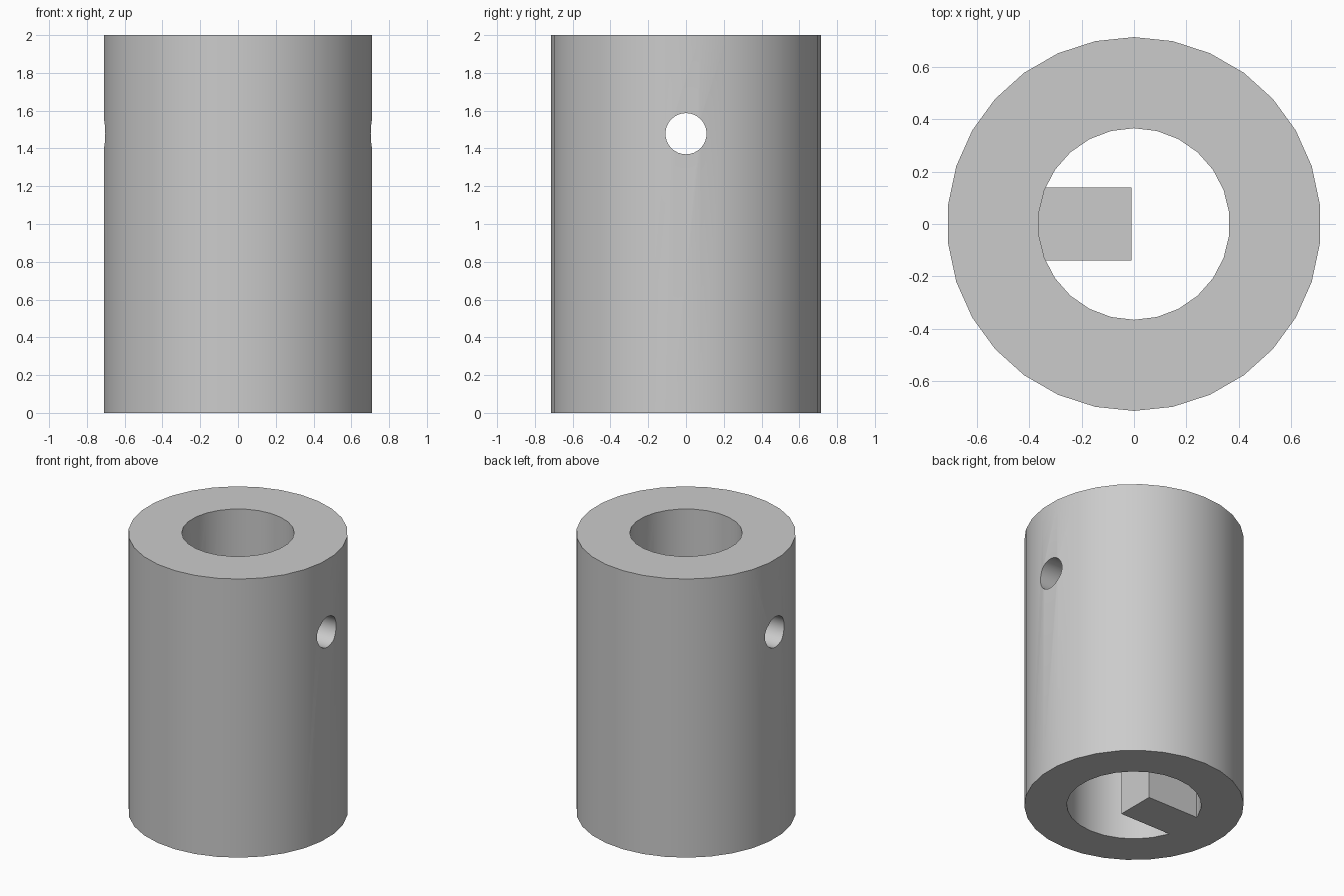
import bpy
from math import pi, radians

cube = bpy.data.objects.get("Cube")
if cube:
    bpy.data.objects.remove(cube, do_unlink=True)

HEIGHT = 2.0
STEP_Z = 0.96      # where the wide lower bore meets the narrow upper bore
OUTER_R, UPPER_R, LOWER_R, PIN_R = 0.714, 0.366, 0.438, 0.109

grey = bpy.data.materials.new("light grey")
grey.use_nodes = True
grey.diffuse_color = (0.6, 0.6, 0.6, 1)
grey.node_tree.nodes["Principled BSDF"].inputs["Base Color"].default_value = (0.6, 0.6, 0.6, 1)


def cylinder(name, radius, z0, z1, sides):
    bpy.ops.mesh.primitive_cylinder_add(vertices=sides, radius=radius, depth=z1 - z0,
                                        location=(0, 0, (z0 + z1) / 2))
    obj = bpy.context.object
    obj.name = name
    obj.data.materials.append(grey)
    return obj


def box(name, low, high):
    bpy.ops.mesh.primitive_cube_add(size=1, location=[(a + b) / 2 for a, b in zip(low, high)])
    obj = bpy.context.object
    obj.name = name
    obj.scale = [b - a for a, b in zip(low, high)]
    obj.data.materials.append(grey)
    return obj


def combine(target, tool, operation):
    """Apply a boolean and discard the tool."""
    mod = target.modifiers.new(operation.lower(), 'BOOLEAN')
    mod.object, mod.operation, mod.solver = tool, operation, 'EXACT'
    bpy.context.view_layer.objects.active = target
    bpy.ops.object.modifier_apply(modifier=mod.name)
    bpy.data.objects.remove(tool, do_unlink=True)


# Outer sleeve
sleeve = cylinder("coupling_sleeve", OUTER_R, 0, HEIGHT, 30)

# Lower bore, leaving a flush drive key standing on the -x wall
lower_bore = cylinder("lower_bore_cutter", LOWER_R, -0.1, STEP_Z, 26)
key_space = box("key_cutter", (-0.6, -0.14, -0.3), (-0.01, 0.14, STEP_Z + 0.2))
combine(lower_bore, key_space, 'DIFFERENCE')
combine(sleeve, lower_bore, 'DIFFERENCE')

# Upper bore, stopping at the step
combine(sleeve, cylinder("upper_bore_cutter", UPPER_R, STEP_Z - 0.0005, HEIGHT + 0.1, 26), 'DIFFERENCE')

# Cross hole for a pin, through both walls along x
pin_hole = cylinder("pin_hole_cutter", PIN_R, -1, 1, 32)
pin_hole.rotation_euler.y = pi / 2
pin_hole.location.z = 1.478
combine(sleeve, pin_hole, 'DIFFERENCE')

# Soft shading on the round walls, crisp rims
bpy.ops.object.select_all(action='DESELECT')
sleeve.select_set(True)
bpy.context.view_layer.objects.active = sleeve
bpy.ops.object.shade_smooth_by_angle(angle=radians(30))
